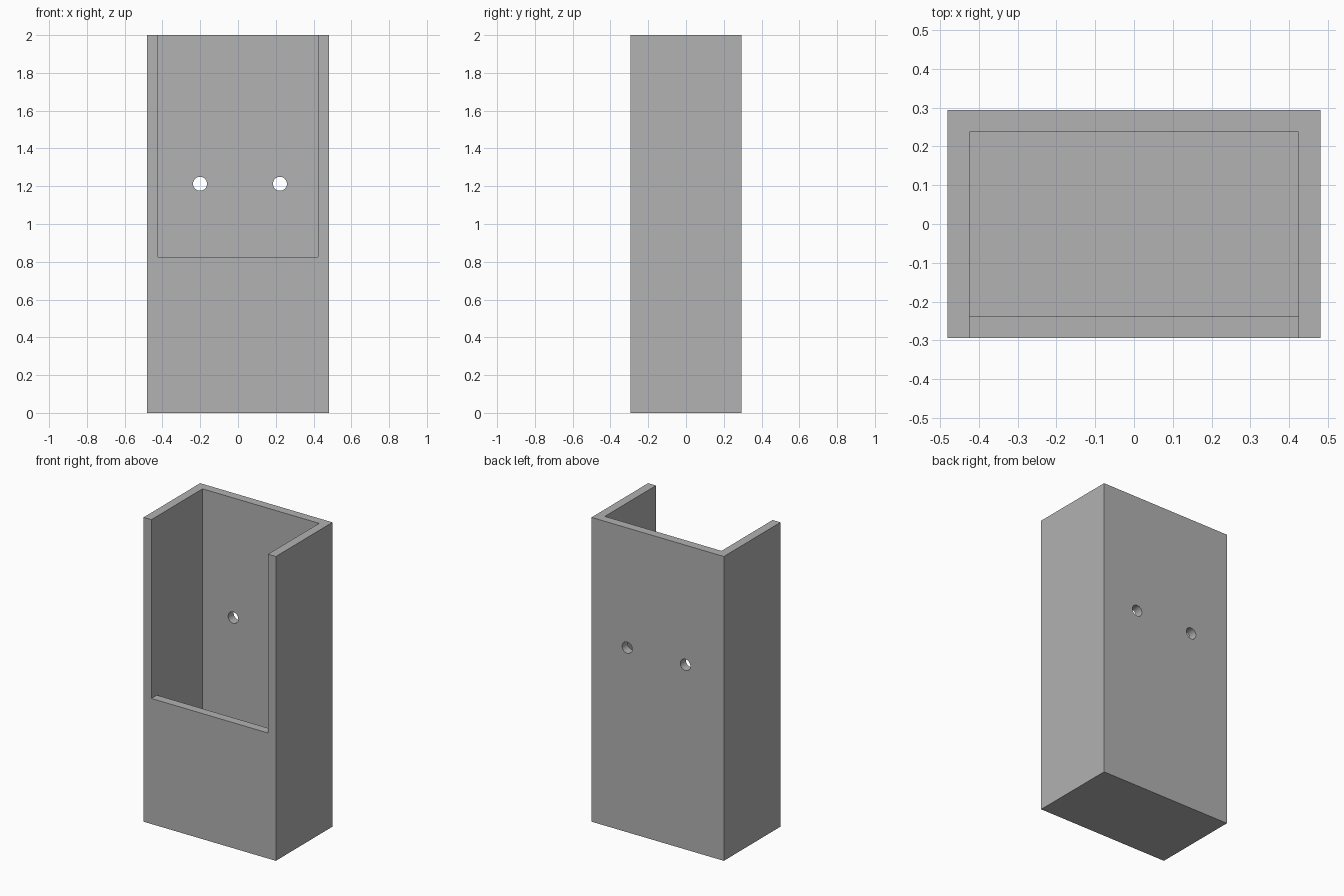
import bpy
import math

cube = bpy.data.objects.get("Cube")
if cube:
    bpy.data.objects.remove(cube, do_unlink=True)

WIDTH, DEPTH, HEIGHT, WALL = 0.962, 0.588, 2.0, 0.057
INNER = WIDTH - 2 * WALL
LIP = 0.825

grey = bpy.data.materials.new("plain grey")
grey.use_nodes = True
colour = (0.445, 0.445, 0.445, 1)
grey.diffuse_color = colour
grey.node_tree.nodes["Principled BSDF"].inputs["Base Color"].default_value = colour


def box(name, size, centre):
    bpy.ops.mesh.primitive_cube_add(size=1, location=centre)
    ob = bpy.context.object
    ob.name = name
    ob.scale = size
    bpy.ops.object.transform_apply(location=True, rotation=False, scale=True)
    ob.data.materials.append(grey)
    return ob


def cut(target, cutter):
    cutter.hide_render = True
    mod = target.modifiers.new("cut", "BOOLEAN")
    mod.operation = "DIFFERENCE"
    mod.solver = "EXACT"
    mod.object = cutter
    bpy.context.view_layer.objects.active = target
    bpy.ops.object.modifier_apply(modifier=mod.name)
    bpy.data.objects.remove(cutter, do_unlink=True)


# Outer block
holder = box("wall_holder", (WIDTH, DEPTH, HEIGHT), (0, 0, HEIGHT / 2))

# Hollow inside, open at the top, above a thin floor
cut(holder, box("cavity_cutter", (INNER, DEPTH - 2 * WALL, HEIGHT),
                (0, 0, WALL + HEIGHT / 2)))

# Front opening above the lip
cut(holder, box("opening_cutter", (INNER, DEPTH, HEIGHT),
                (0, -DEPTH / 2 - WALL, LIP + HEIGHT / 2)))

# Two screw holes through the back wall
for x in (-0.201, 0.222):
    bpy.ops.mesh.primitive_cylinder_add(
        vertices=32, radius=0.037, depth=4 * WALL,
        location=(x, DEPTH / 2 - WALL / 2, 1.213), rotation=(math.pi / 2, 0, 0))
    drill = bpy.context.object
    drill.name = "screw_hole_cutter"
    drill.data.materials.append(grey)
    cut(holder, drill)

# Smooth hole walls, sharp box edges
bpy.ops.object.select_all(action="DESELECT")
holder.select_set(True)
bpy.context.view_layer.objects.active = holder
bpy.ops.object.shade_smooth_by_angle(angle=math.radians(30))
